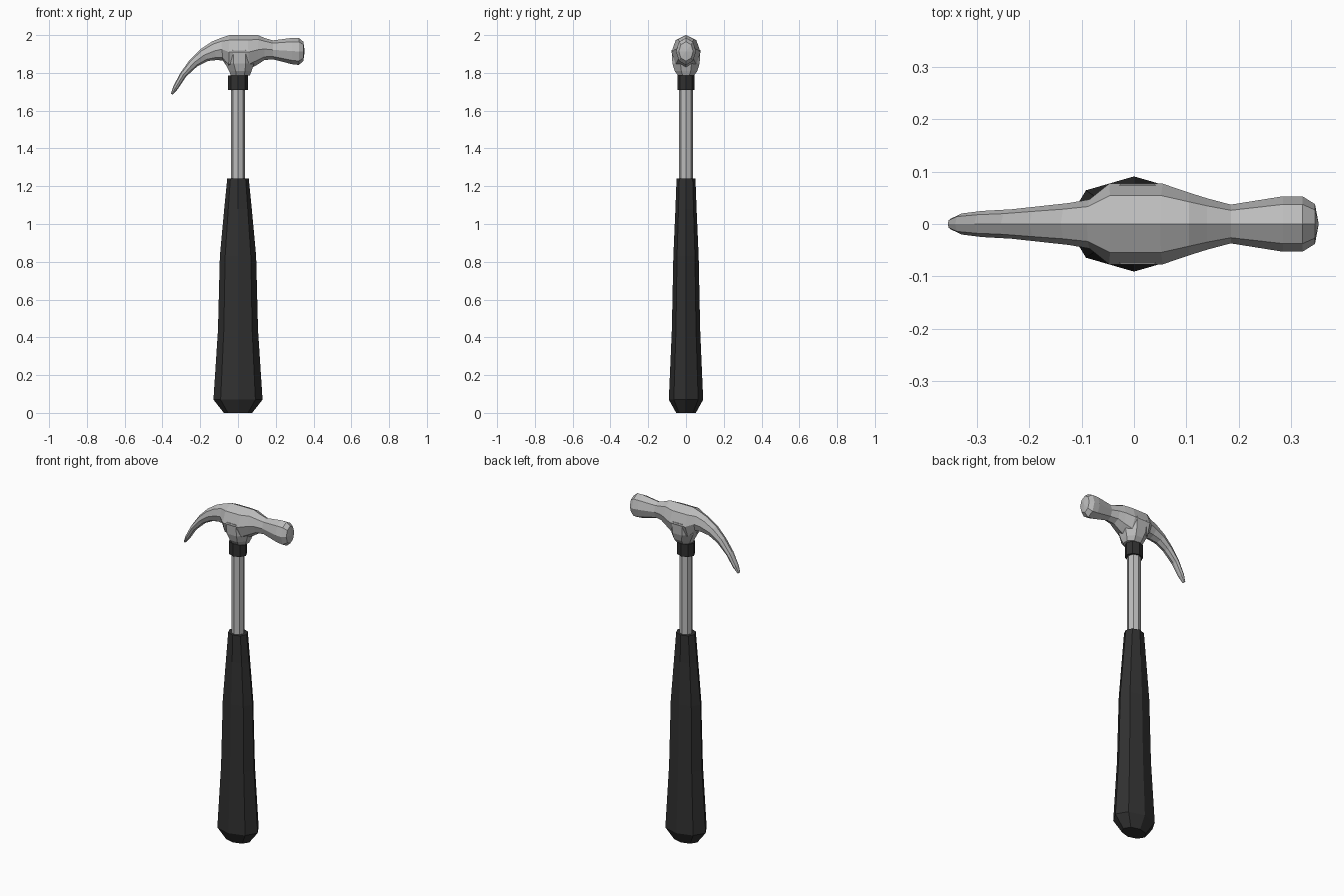
import bpy
from math import sin, cos, pi
from mathutils import Vector

if "Cube" in bpy.data.objects:
    bpy.data.objects.remove(bpy.data.objects["Cube"])


def material(name, v):
    m = bpy.data.materials.new(name)
    m.diffuse_color = (v, v, v, 1)
    m.use_nodes = True
    m.node_tree.nodes["Principled BSDF"].inputs["Base Color"].default_value = m.diffuse_color
    return m


def octagon(centre, u, v, turn=0.0):
    return [Vector(centre) + Vector(u) * cos(turn + i * pi / 4) + Vector(v) * sin(turn + i * pi / 4)
            for i in range(8)]


def loft(name, rings, mat=None, apex=None):
    """Skin a list of eight-point rings, capped at both ends."""
    verts = [p for r in rings for p in r]
    faces = [tuple(range(8))[::-1]]
    for k in range(len(rings) - 1):
        for i in range(8):
            j = (i + 1) % 8
            faces.append((k * 8 + i, k * 8 + j, k * 8 + 8 + j, k * 8 + 8 + i))
    last = len(verts) - 8
    if apex:
        verts.append(Vector(apex))
        faces += [(last + i, last + (i + 1) % 8, last + 8) for i in range(8)]
    else:
        faces.append(tuple(range(last, last + 8)))
    me = bpy.data.meshes.new(name)
    me.from_pydata(verts, [], faces)
    ob = bpy.data.objects.new(name, me)
    bpy.context.collection.objects.link(ob)
    if mat:
        me.materials.append(mat)
    return ob


def upright(name, profile, mat=None):
    """profile rows: z, half width in x, half depth in y"""
    return loft(name, [octagon((0, 0, z), (rx, 0, 0), (0, ry, 0)) for z, rx, ry in profile], mat)


rubber = material("black_rubber", 0.03)
steel = material("steel", 0.5)

# Handle parts
upright("grip", [(0, 0.075, 0.052), (0.07, 0.13, 0.091), (0.44, 0.106, 0.075),
                 (0.83, 0.096, 0.067), (1.08, 0.073, 0.056), (1.24, 0.057, 0.05)], rubber)
upright("shaft", [(1.2, 0.037, 0.036), (1.8, 0.037, 0.036)], steel)
upright("collar", [(1.71, 0.052, 0.046), (1.785, 0.052, 0.046)], rubber)

# Head, from claw tip to striking face: top x, top z, bottom x, bottom z, half width
sections = [
    (-0.356, 1.69, -0.345, 1.685, 0.010),
    (-0.342, 1.73, -0.318, 1.715, 0.020),
    (-0.305, 1.80, -0.275, 1.78, 0.025),
    (-0.255, 1.87, -0.215, 1.835, 0.028),
    (-0.200, 1.925, -0.160, 1.863, 0.034),
    (-0.140, 1.965, -0.110, 1.868, 0.040),
    (-0.090, 1.985, -0.080, 1.865, 0.047),
    (-0.045, 2.0, -0.050, 1.82, 0.077),
    (0.050, 2.0, 0.060, 1.82, 0.077),
    (0.105, 2.0, 0.105, 1.845, 0.060),
    (0.140, 1.985, 0.140, 1.868, 0.049),
    (0.185, 1.972, 0.185, 1.872, 0.037),
    (0.285, 1.985, 0.285, 1.846, 0.053),
    (0.322, 1.985, 0.322, 1.842, 0.053),
    (0.346, 1.965, 0.346, 1.863, 0.038),
]
rings = []
for tx, tz, bx, bz, w in sections:
    top, bottom = Vector((tx, 0, tz)), Vector((bx, 0, bz))
    rings.append(octagon((top + bottom) / 2, (0, w, 0), (top - bottom) / 2))
loft("head", rings, steel, apex=(0.353, 0, 1.914))

# Socket under the head: z, min x, max x, half depth
socket = []
for z, x0, x1, w in [(1.785, -0.038, 0.062, 0.042), (1.81, -0.047, 0.072, 0.060),
                     (1.85, -0.068, 0.085, 0.072), (1.92, -0.072, 0.085, 0.076)]:
    k = 1 / cos(pi / 8)
    socket.append(octagon(((x0 + x1) / 2, 0, z), ((x1 - x0) / 2 * k, 0, 0), (0, w * k, 0), pi / 8))
loft("head_socket", socket, steel)
